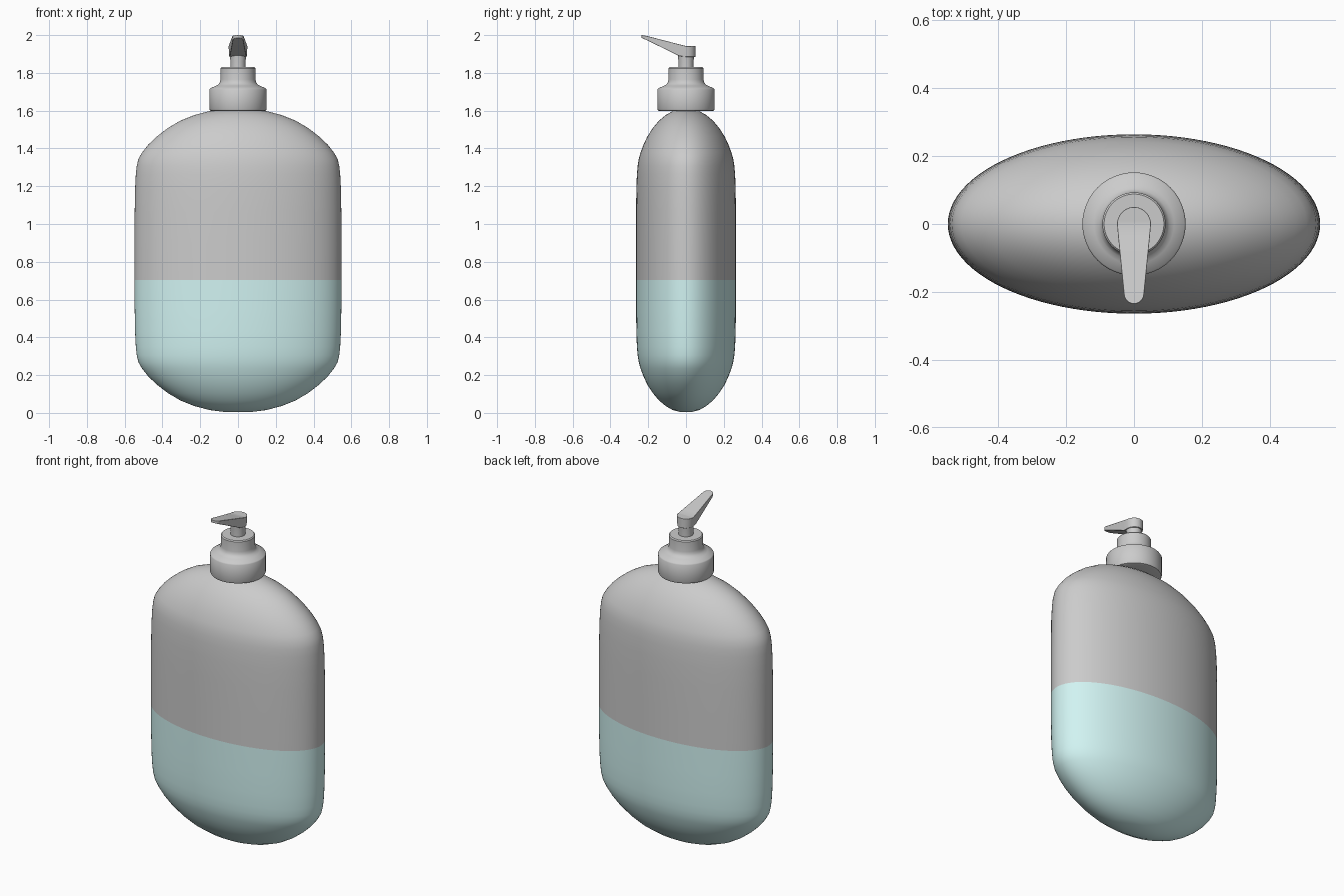
import bpy, bmesh, math

if "Cube" in bpy.data.objects:
    bpy.data.objects.remove(bpy.data.objects["Cube"])

def finish(name, bm, angle=35):
    bmesh.ops.recalc_face_normals(bm, faces=bm.faces)
    me = bpy.data.meshes.new(name)
    bm.to_mesh(me)
    bm.free()
    me.shade_smooth()
    me.set_sharp_from_angle(angle=math.radians(angle))
    ob = bpy.data.objects.new(name, me)
    bpy.context.collection.objects.link(ob)
    return ob

def loft(rings):
    """Skin closed rings of points and cap both ends."""
    bm = bmesh.new()
    vs = [[bm.verts.new(p) for p in r] for r in rings]
    n = len(vs[0])
    for a, b in zip(vs, vs[1:]):
        for i in range(n):
            j = (i + 1) % n
            bm.faces.new((a[i], a[j], b[j], b[i]))
    bm.faces.new(vs[0])
    bm.faces.new(vs[-1])
    return bm

def ellipse(rx, ry, z, n):
    return [(rx * math.cos(2 * math.pi * i / n), ry * math.sin(2 * math.pi * i / n), z)
            for i in range(n)]

def lathe(name, profile, n=48):
    return finish(name, loft([ellipse(r, r, z, n) for r, z in profile]))

# Bottle body: lofted ellipses, lower half mirrored to the upper half
H = 1.613
half = [(0.02, 0.008, 0.004), (0.08, 0.035, 0.006), (0.15, 0.07, 0.015), (0.23, 0.107, 0.036),
        (0.305, 0.143, 0.066), (0.37, 0.175, 0.104), (0.43, 0.205, 0.150), (0.475, 0.225, 0.193),
        (0.508, 0.241, 0.235), (0.527, 0.250, 0.268), (0.536, 0.256, 0.305), (0.541, 0.260, 0.35),
        (0.545, 0.263, 0.43), (0.547, 0.264, 0.55)]
levels = half + [(0.548, 0.264, 0.703), (0.548, 0.264, 0.9)]
levels += [(rx, ry, H - z) for rx, ry, z in reversed(half)]
bottle = finish("bottle", loft([ellipse(*l, 96) for l in levels]), 50)

# Liquid-coloured lower part
liquid = bpy.data.materials.new("liquid")
liquid.diffuse_color = (0.64, 0.9, 0.89, 1)
liquid.use_nodes = True
liquid.node_tree.nodes["Principled BSDF"].inputs["Base Color"].default_value = liquid.diffuse_color
bottle.data.materials.append(None)
bottle.data.materials.append(liquid)
for p in bottle.data.polygons:
    p.material_index = 1 if p.center.z < 0.703 else 0

# Screw collar with narrower neck
lathe("collar", [(0.138, 1.597), (0.148, 1.601), (0.152, 1.61), (0.152, 1.712), (0.148, 1.718),
                 (0.118, 1.731), (0.104, 1.739), (0.096, 1.75), (0.093, 1.765),
                 (0.093, 1.824), (0.088, 1.83)])

# Pump stem
lathe("pump_stem", [(0.04, 1.81), (0.04, 1.86), (0.044, 1.90)], 32)

# Nozzle: rectangular sections along y, round at the back and at the tip
stations = []
for i in range(8):
    a = math.pi / 2 * (i + 0.3) / 8
    stations.append((0.05 * math.cos(a), 0.05 * math.sin(a), 1.942, 1.885))
stations += [(0.0, 0.05, 1.942, 1.885), (-0.035, 0.047, 1.951, 1.889), (-0.205, 0.030, 1.995, 1.972)]
for i in range(1, 7):
    a = math.pi / 2 * i / 6.3
    y = -0.205 - 0.03 * math.sin(a)
    stations.append((y, 0.030 * math.cos(a), 1.995 - (y + 0.205) * 0.17, 1.972 - (y + 0.205) * 0.45))
nozzle = finish("nozzle", loft([[(-w, y, t), (w, y, t), (w * 0.92, y, b), (-w * 0.92, y, b)]
                                for y, w, t, b in stations]))
bev = nozzle.modifiers.new("soft_edges", 'BEVEL')
bev.width = 0.005
bev.segments = 2
bev.angle_limit = math.radians(40)
